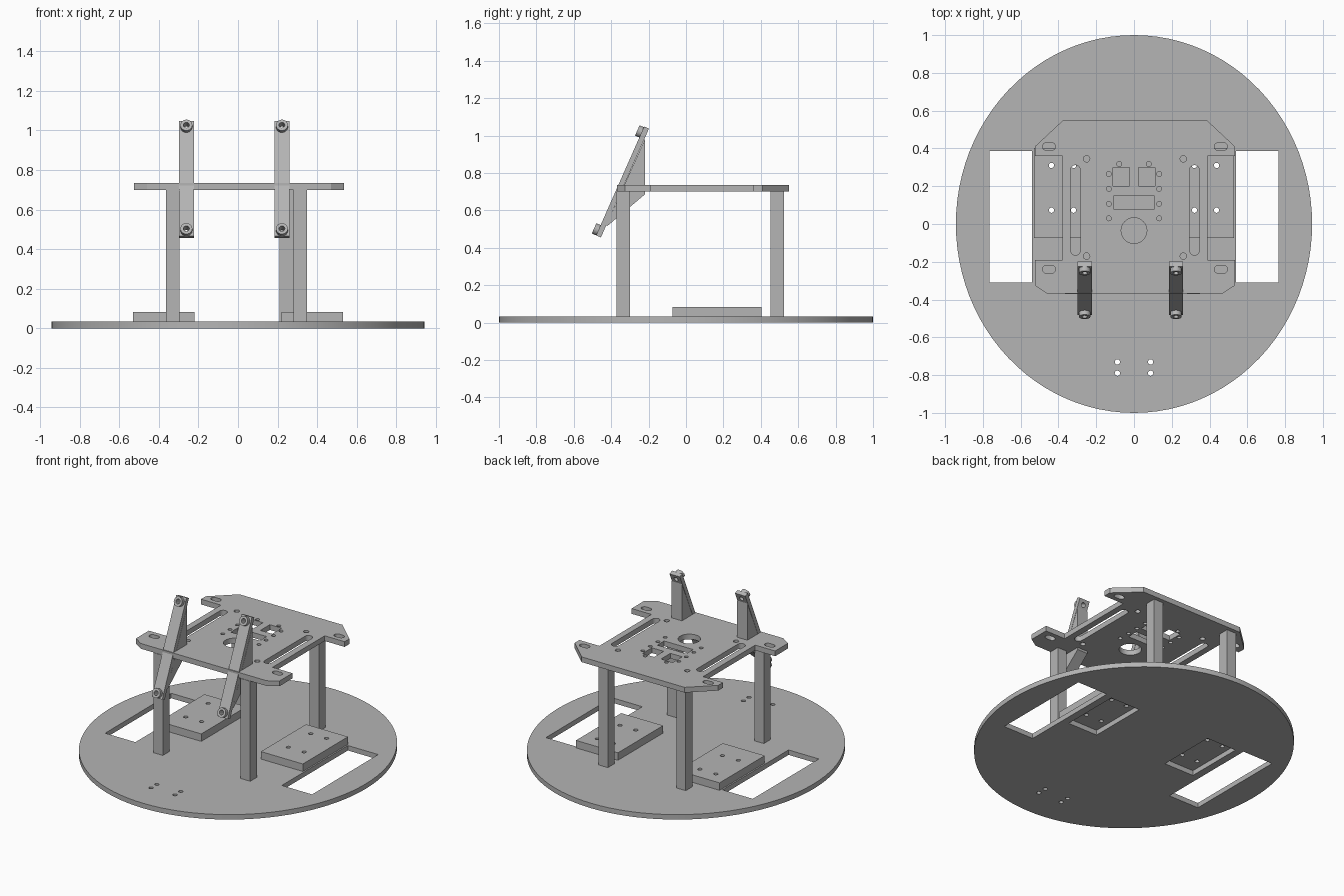
import bpy, math
from mathutils import Matrix, Vector

if "Cube" in bpy.data.objects:
    bpy.data.objects.remove(bpy.data.objects["Cube"])

grey = bpy.data.materials.new("light_grey")
grey.diffuse_color = (0.46, 0.46, 0.46, 1)
grey.use_nodes = True
grey.node_tree.nodes["Principled BSDF"].inputs["Base Color"].default_value = grey.diffuse_color


def oval(cx, cy, rx, ry=None, n=20):
    ry = ry or rx
    return [(cx + rx * math.cos(2 * math.pi * i / n), cy + ry * math.sin(2 * math.pi * i / n)) for i in range(n)]


def rect(x0, x1, y0, y1):
    return [(x0, y0), (x1, y0), (x1, y1), (x0, y1)]


def slot(x0, x1, y0, y1, n=8):
    """Rounded-end slot filling the given bounds."""
    r = min(x1 - x0, y1 - y0) / 2
    pts = []
    for k, (cx, cy) in enumerate([(x1 - r, y1 - r), (x0 + r, y1 - r), (x0 + r, y0 + r), (x1 - r, y0 + r)]):
        for i in range(n // 2 + 1):
            a = math.pi / 2 * (k + i / (n // 2))
            p = (cx + r * math.cos(a), cy + r * math.sin(a))
            if not pts or math.dist(p, pts[-1]) > 1e-5:
                pts.append(p)
    if math.dist(pts[0], pts[-1]) < 1e-5:
        pts.pop()
    return pts


def sheet(name, loops, z0, z1, matrix=Matrix()):
    """Flat sheet: first loop is the outline, the rest are holes."""
    cu = bpy.data.curves.new(name, 'CURVE')
    cu.dimensions = '2D'
    cu.fill_mode = 'BOTH'
    cu.extrude = (z1 - z0) / 2
    for loop in loops:
        sp = cu.splines.new('POLY')
        sp.points.add(len(loop) - 1)
        for p, (x, y) in zip(sp.points, loop):
            p.co = (x, y, 0, 1)
        sp.use_cyclic_u = True
    ob = bpy.data.objects.new(name, cu)
    bpy.context.collection.objects.link(ob)
    ob.matrix_world = matrix @ Matrix.Translation((0, 0, (z0 + z1) / 2))
    bpy.ops.object.select_all(action='DESELECT')
    ob.select_set(True)
    bpy.context.view_layer.objects.active = ob
    bpy.ops.object.convert(target='MESH')
    ob = bpy.context.object
    bpy.ops.object.mode_set(mode='EDIT')
    bpy.ops.mesh.select_all(action='SELECT')
    bpy.ops.mesh.remove_doubles(threshold=0.00005)
    bpy.ops.mesh.normals_make_consistent(inside=False)
    bpy.ops.object.mode_set(mode='OBJECT')
    bpy.ops.object.shade_smooth_by_angle(angle=math.radians(30))
    ob.data.materials.clear()
    ob.data.materials.append(grey)
    return ob


def frame(ex, ey, ez, origin=(0, 0, 0)):
    m = Matrix((ex, ey, ez)).transposed().to_4x4()
    m.translation = Vector(origin)
    return m


# Round base with wheel windows, openings below the blocks and small holes
base = [oval(0, 0, 0.943, 1.0, 96)]
for s in (-1, 1):
    base.append(rect(*sorted((s * 0.54, s * 0.764)), -0.31, 0.387))
    base.append(rect(*sorted((s * 0.27, s * 0.49)), -0.03, 0.37))
    base += [oval(s * 0.088, y, 0.014, n=16) for y in (-0.73, -0.79)]
sheet("base_disc", base, 0, 0.033)

# Mounting blocks with four holes each
for s, side in ((-1, "left"), (1, "right")):
    holes = [oval(s * x, y, 0.014, n=16) for x in (0.32, 0.437) for y in (0.073, 0.31)]
    sheet("mounting_block_" + side, [rect(*sorted((s * 0.22, s * 0.53)), -0.073, 0.403)] + holes, 0.033, 0.083)

# Posts
for name, x, y in (("front_left_post", -0.33, -0.335), ("front_right_post", 0.315, -0.335),
                   ("back_left_post", -0.33, 0.488), ("back_right_post", 0.245, 0.488)):
    sheet(name, [rect(x - 0.035, x + 0.035, y - 0.036, y + 0.036)], 0.033, 0.70)

# Upper plate with side notches, slots and cut-outs
half = [(0.465, -0.368), (0.53, -0.325), (0.53, -0.19), (0.383, -0.19),
        (0.383, 0.36), (0.53, 0.36), (0.53, 0.41), (0.38, 0.55)]
plate = [[(x + 0.005, y) for x, y in half] + [(0.005 - x, y) for x, y in reversed(half)]]
plate.append(oval(0, -0.035, 0.068, n=32))
plate.append(rect(-0.107, 0.107, 0.077, 0.15))
for s in (-1, 1):
    plate.append(rect(*sorted((s * 0.025, s * 0.112)), 0.2, 0.3))
    cx = 0.005 + s * 0.315
    plate.append(slot(cx - 0.026, cx + 0.026, -0.165, 0.312))
    plate += [oval(s * 0.133, y, 0.013, n=16) for y in (0.03, 0.107, 0.186, 0.265)]
    plate.append(oval(s * 0.078, 0.318, 0.013, n=16))
    plate += [oval(0.005 + s * 0.256, y, 0.017, n=16) for y in (-0.17, 0.345)]
    cx = 0.005 + s * 0.455
    plate += [slot(cx - 0.035, cx + 0.035, y - 0.02, y + 0.02) for y in (-0.24, 0.41)]
sheet("upper_plate", plate, 0.70, 0.735)

# Slanted brackets: bar, gusset wedge and two ring bosses
along = Vector((0, 0.404, 0.915)).normalized()
out = Vector((0, -along.z, along.y))
side_frame = frame((0, 1, 0), (0, 0, 1), (1, 0, 0))
for x, side in ((-0.261, "left"), (0.222, "right")):
    m = frame((1, 0, 0), along, out, (x, -0.455, 0.455))
    spots = (0.03, 0.602)
    sheet("bracket_bar_" + side, [rect(-0.038, 0.038, 0, 0.636)] + [oval(0, v, 0.015, n=16) for v in spots],
          0, 0.028, m)
    sheet("bracket_gusset_" + side, [[(-0.22, 0.98), (-0.427, 0.519), (-0.42, 0.517), (-0.22, 0.685)]],
          x - 0.038, x + 0.038, side_frame)
    for v, end in zip(spots, ("lower", "upper")):
        sheet(f"bracket_boss_{end}_{side}", [oval(0, v, 0.03, n=24), oval(0, v, 0.015, n=16)], 0.028, 0.053, m)
